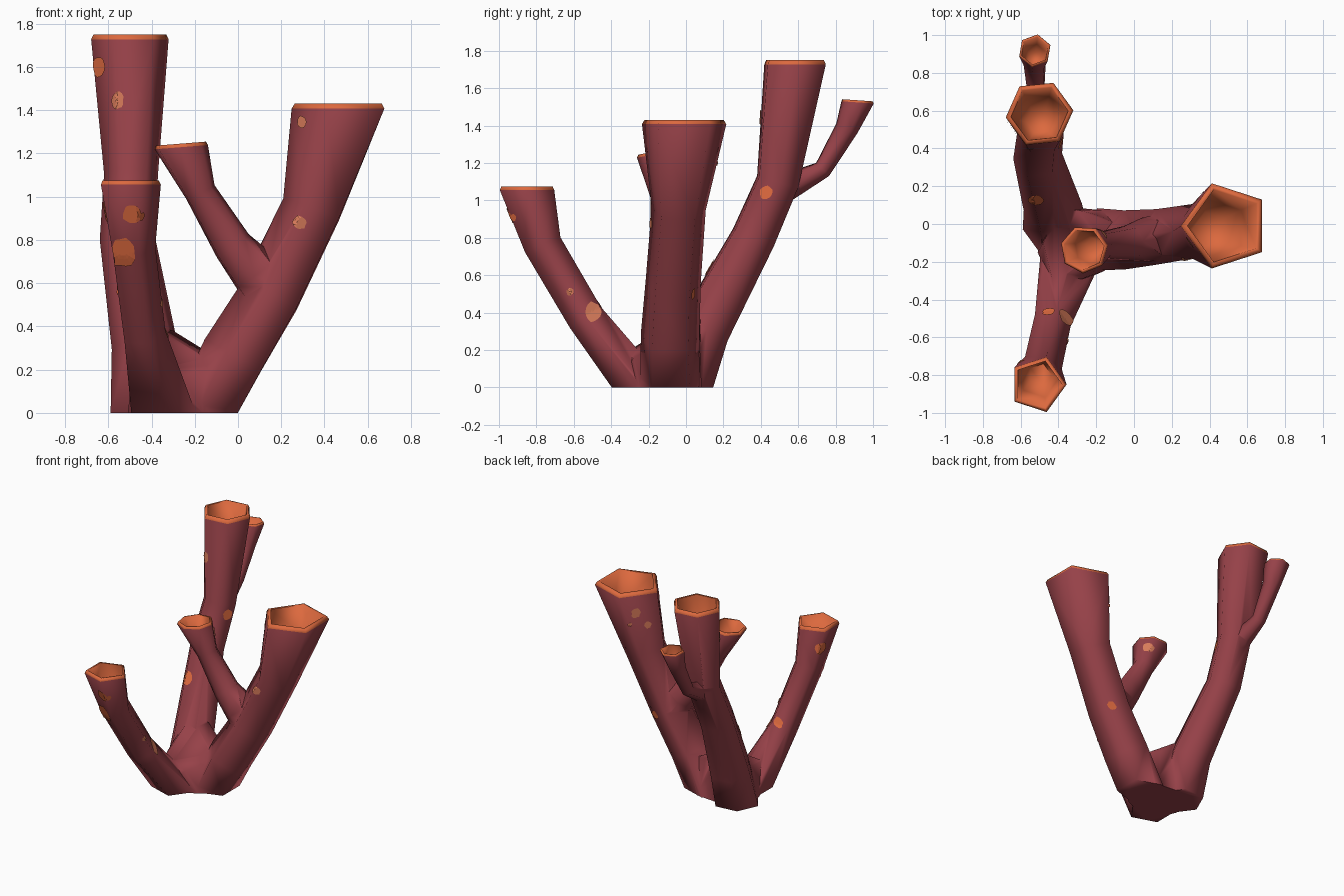
import bpy, bmesh, math, random
from mathutils import Vector
from mathutils.bvhtree import BVHTree

if "Cube" in bpy.data.objects:
    bpy.data.objects.remove(bpy.data.objects["Cube"])

random.seed(4)


def material(name, rgb):
    m = bpy.data.materials.new(name)
    m.diffuse_color = (*rgb, 1)
    m.use_nodes = True
    m.node_tree.nodes["Principled BSDF"].inputs["Base Color"].default_value = m.diffuse_color
    return m


MATS = [material("maroon", (0.305, 0.053, 0.065)),
        material("orange", (0.716, 0.141, 0.048)),
        material("salmon", (0.70, 0.205, 0.105))]


def make_object(name, bm):
    me = bpy.data.meshes.new(name)
    bm.to_mesh(me)
    bm.free()
    for m in MATS:
        me.materials.append(m)
    ob = bpy.data.objects.new(name, me)
    bpy.context.collection.objects.link(ob)
    return ob


def ring(bm, c, t, r, n, phase):
    t = t.normalized()
    u = Vector((1, 0, 0))
    u = (u - t * u.dot(t)).normalized()
    v = t.cross(u)
    out = []
    for i in range(n):
        a = math.radians(phase) + math.tau * i / n
        out.append(bm.verts.new(c + (u * math.cos(a) + v * math.sin(a)) * r))
    return out


def tube(name, n, phase, path, top_normal=(0, 0, 1), grounded=True):
    """Solid branch along (x, y, z, radius) points with an orange cup at its end."""
    bm = bmesh.new()
    pts = [Vector(p[:3]) for p in path]
    rad = [p[3] for p in path]
    up = Vector(top_normal).normalized()
    axis = (pts[-1] - pts[-2]).normalized()
    R, top = rad[-1], pts[-1]
    lip = min(0.023, R * 0.13)
    rings = []
    for i, p in enumerate(pts[:-1]):
        if i == 0:
            t = Vector((0, 0, 1)) if grounded else pts[1] - p
        else:
            t = (pts[i + 1] - p).normalized() + (p - pts[i - 1]).normalized()
        rings.append(ring(bm, p, t, rad[i], n, phase))
    rings.append(ring(bm, top - up * lip, up, R, n, phase))
    first_orange = len(rings) - 1
    # bevelled rim, then cup wall and rounded floor
    for depth, r in ((0, R * 0.94), (0, R * 0.85), (R * 0.8, R * 0.68), (R * 1.3, R * 0.4)):
        rings.append(ring(bm, top - axis * depth, up, r, n, phase))
    for k in range(len(rings) - 1):
        a, b = rings[k], rings[k + 1]
        for i in range(n):
            j = (i + 1) % n
            f = bm.faces.new((a[i], a[j], b[j], b[i]))
            f.material_index = 1 if k >= first_orange else 0
    bm.faces.new(rings[0][::-1])
    bm.faces.new(rings[-1]).material_index = 1
    bmesh.ops.triangulate(bm, faces=[f for f in bm.faces if len(f.verts) == 4])
    bmesh.ops.recalc_face_normals(bm, faces=bm.faces[:])
    return make_object(name, bm)


def hull(name, points):
    bm = bmesh.new()
    for p in points:
        bm.verts.new(p)
    bmesh.ops.convex_hull(bm, input=bm.verts[:])
    bmesh.ops.recalc_face_normals(bm, faces=bm.faces[:])
    return make_object(name, bm)


# Three main branches, two side branches and the web that joins them at the foot
body = tube("coral_body", 5, 180, [
    (-0.14, -0.08, 0, 0.172), (-0.01, -0.085, 0.26, 0.165), (0.16, -0.07, 0.54, 0.155),
    (0.352, -0.04, 0.94, 0.152), (0.485, -0.01, 1.43, 0.237)])
parts = [
    tube("back_branch", 6, 186, [
        (-0.42, -0.01, 0, 0.17), (-0.43, 0.09, 0.3, 0.155), (-0.51, 0.36, 0.8, 0.13),
        (-0.495, 0.49, 1.1, 0.125), (-0.50, 0.583, 1.75, 0.18)]),
    tube("front_branch", 5, 0, [
        (-0.36, -0.24, 0, 0.165), (-0.44, -0.535, 0.37, 0.105), (-0.49, -0.765, 0.76, 0.108),
        (-0.51, -0.85, 1.075, 0.153)]),
    tube("middle_side_branch", 7, 10, [
        (0.15, -0.07, 0.55, 0.125), (0.08, -0.08, 0.65, 0.12), (-0.025, -0.10, 0.77, 0.094),
        (-0.175, -0.115, 1.02, 0.075), (-0.265, -0.135, 1.245, 0.127)], (-0.08, 0, 1), False),
    tube("back_side_branch", 6, 20, [
        (-0.50, 0.50, 1.05, 0.08), (-0.51, 0.59, 1.095, 0.068), (-0.52, 0.73, 1.165, 0.05),
        (-0.525, 0.86, 1.385, 0.063), (-0.525, 0.918, 1.535, 0.088)], (0, 0.07, 1), False),
    hull("foot_web", [
        (-0.51, -0.15, 0), (-0.45, 0.10, 0), (-0.14, 0.07, 0), (-0.06, -0.15, 0),
        (-0.16, -0.25, 0), (-0.42, -0.36, 0), (-0.48, -0.1, 0.25), (-0.42, 0.05, 0.42),
        (-0.3, 0.075, 0.38), (-0.2, 0.05, 0.29), (-0.09, 0.0, 0.25), (-0.1, -0.15, 0.22),
        (-0.25, -0.28, 0.16), (-0.43, -0.3, 0.2)]),
]

# Fuse branches into one skin
bpy.context.view_layer.objects.active = body
for p in parts:
    mod = body.modifiers.new("join", 'BOOLEAN')
    mod.operation = 'UNION'
    mod.solver = 'EXACT'
    mod.object = p
    bpy.ops.object.modifier_apply(modifier=mod.name)
for p in parts:
    bpy.data.objects.remove(p)
body.select_set(True)
bpy.ops.object.shade_smooth_by_angle(angle=math.radians(75))

# Irregular colour spots laid thinly on the skin
src = bmesh.new()
src.from_mesh(body.data)
tree = BVHTree.FromBMesh(src)
spots = bmesh.new()


def spot(p, d, ru, rv, mat, back=3.0):
    p, d = Vector(p), Vector(d).normalized()
    side = d.cross(Vector((0, 0, 1))) if abs(d.z) < 0.9 else Vector((1, 0, 0))
    side.normalize()
    up = side.cross(d)
    start = p - d * back

    def hit(a, b):
        loc, nor, _, dist = tree.ray_cast(start + side * a + up * b, d)
        return (loc + nor * 0.006, dist) if loc else None

    c = hit(0, 0)
    if not c:
        return
    n = 14
    wob = [random.uniform(0.88, 1.1) for _ in range(n)]
    loops = []
    for s in (0.25, 0.5, 0.75, 1.0):
        vs = []
        for i in range(n):
            a = math.tau * i / n
            for k in (1, 0.85, 0.7, 0.5, 0.25, 0):
                h = hit(math.cos(a) * ru * wob[i] * s * k, math.sin(a) * rv * wob[i] * s * k)
                if h and abs(h[1] - c[1]) < 0.1:
                    break
            vs.append(spots.verts.new(h[0]))
        loops.append(vs)
    mid = spots.verts.new(c[0])
    for i in range(n):
        j = (i + 1) % n
        quads = [(mid, loops[0][i], loops[0][j])]
        quads += [(a[i], b[i], b[j], a[j]) for a, b in zip(loops, loops[1:])]
        for q in quads:
            f = spots.faces.new(q)
            f.material_index = mat
            f.normal_update()
            if f.normal.dot(d) > 0:
                f.normal_flip()


# spots facing the front: x, z, half width, half height, colour
for x, z, a, b, m in ((-0.64, 1.60, .032, .05, 1), (-0.555, 1.445, .025, .04, 2),
                      (0.30, 1.345, .022, .027, 2), (0.285, 0.88, .03, .03, 2),
                      (-0.49, 0.92, .04, .045, 1), (-0.53, 0.745, .058, .07, 1)):
    spot((x, 0, z), (0, 1, 0), a, b, m)
# spots facing the right
for y, z, a, b, m in ((0.43, 1.04, .035, .037, 1), (-0.50, 0.40, .045, .055, 2),
                      (-0.62, 0.51, .016, .02, 2), (-0.92, 0.91, .015, .02, 1)):
    spot((0, y, z), (-1, 0, 0), a, b, m)
# spots facing up, back left and back right
spot((-0.52, 0.13, 0), (0, 0, -1), .04, .025, 1)
for p, a, m in (((0.45, 0.01, 1.28), .033, 2), ((0.39, -0.05, 1.18), .025, 2),
                ((0.48, 0.04, 1.20), .012, 2), ((-0.51, -0.85, 0.93), .04, 1),
                ((-0.38, -0.54, 0.43), .03, 1)):
    spot(p, (1, -1, 0), a, a * 1.1, m, 0.4)
spot((0.22, 0.02, 0.5), (-1, -1, 0), .03, .03, 1, 0.5)
spot((-0.25, -0.13, 1.17), (-1, -1, 0.2), .04, .035, 2, 0.4)

make_object("skin_spots", spots)
src.free()
